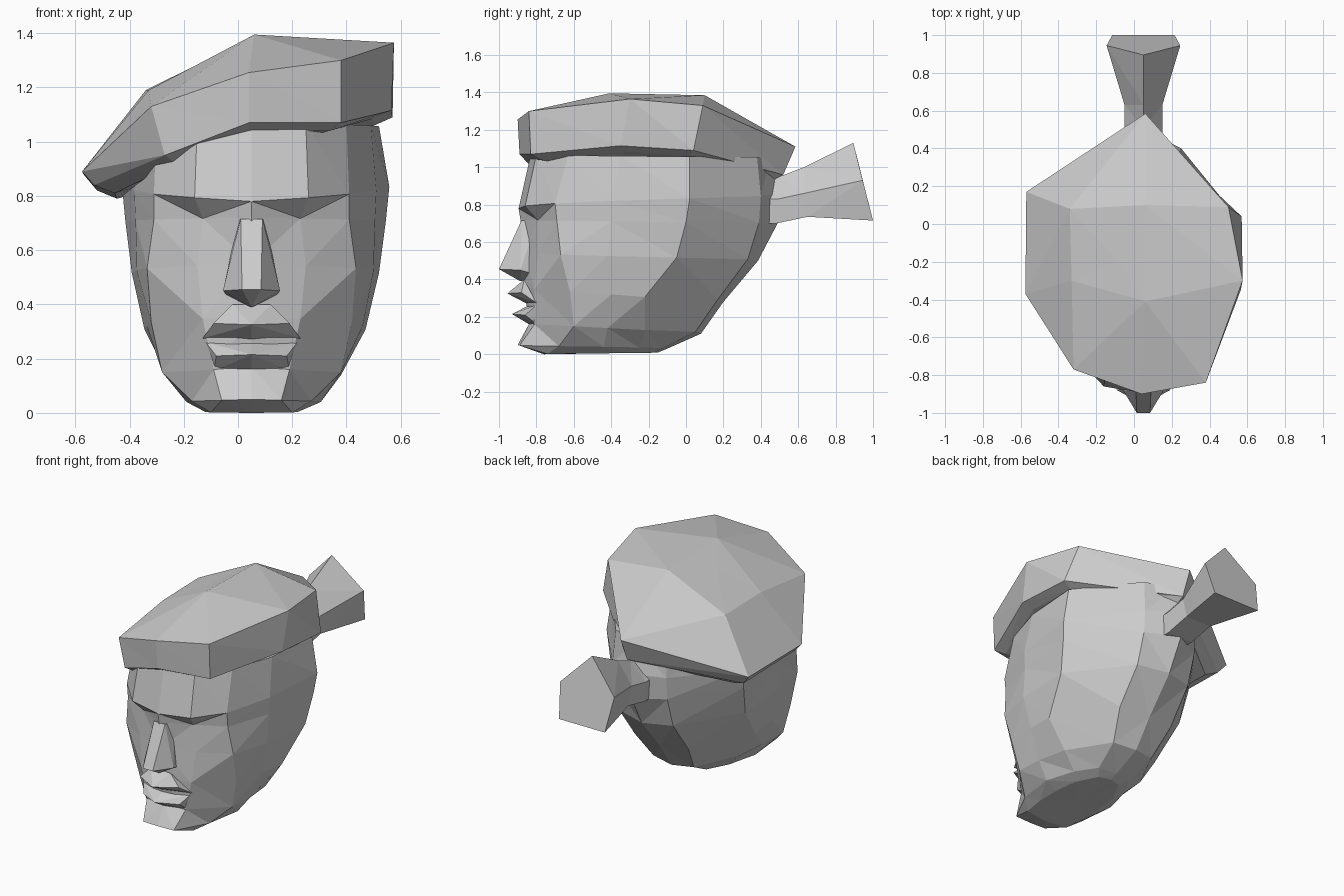
import bpy, bmesh

if "Cube" in bpy.data.objects:
    bpy.data.objects.remove(bpy.data.objects["Cube"])

CX = 0.05  # the face is symmetric about this x


def finish(name, bm):
    bmesh.ops.remove_doubles(bm, verts=bm.verts, dist=0.001)
    bmesh.ops.dissolve_degenerate(bm, edges=bm.edges, dist=0.0005)
    bmesh.ops.triangulate(bm, faces=bm.faces)
    bmesh.ops.recalc_face_normals(bm, faces=bm.faces)
    me = bpy.data.meshes.new(name)
    bm.to_mesh(me)
    bm.free()
    ob = bpy.data.objects.new(name, me)
    bpy.context.collection.objects.link(ob)
    return ob


def loft(name, rings):
    """Bridge closed rings of equal length and cap both ends with fans."""
    bm = bmesh.new()
    vs = [[bm.verts.new(p) for p in r] for r in rings]
    n = len(rings[0])
    for a, b in zip(vs, vs[1:]):
        for i in range(n):
            j = (i + 1) % n
            bm.faces.new((a[i], a[j], b[j], b[i]))
    for ring in (vs[0], vs[-1]):
        c = bm.verts.new([sum(v.co[k] for v in ring) / n for k in range(3)])
        for i in range(n):
            bm.faces.new((ring[i], ring[(i + 1) % n], c))
    return finish(name, bm)


def hull(name, pts):
    """Convex hull of half the points and their mirror images."""
    bm = bmesh.new()
    for u, y, z in pts:
        for s in ((1, -1) if u else (1,)):
            bm.verts.new((CX + s * u, y, z))
    r = bmesh.ops.convex_hull(bm, input=bm.verts)
    junk = {g for g in r["geom_interior"] + r["geom_unused"]
            if isinstance(g, bmesh.types.BMVert)}
    bmesh.ops.delete(bm, geom=list(junk), context='VERTS')
    return finish(name, bm)


def mirrored(half, skew=1.0):
    """Half outline (front to back, u >= 0) to a full ring; skew narrows the left rear."""
    inner = [p for p in half if p[0] > 0]
    left = [(CX - u * (skew if y > -.5 else 1), y, z) for u, y, z in reversed(inner)]
    return [(CX + u, y, z) for u, y, z in half] + left


# Head: half sections, (front z, back z, [(half width, y) front to back])
sections = [
    (1.07, 1.05, [(0, -.83), (.2, -.80), (.35, -.63), (.44, -.35), (.47, .02), (.19, .38), (0, .45)]),
    (.78, .86, [(0, -.895), (.21, -.86), (.36, -.70), (.46, -.40), (.508, .02), (.2, .40), (0, .50)]),
    (.72, .70, [(0, -.885), (.18, -.79), (.36, -.69), (.455, -.40), (.495, 0), (.2, .39), (0, .49)]),
    (.55, .50, [(0, -.87), (.2, -.79), (.385, -.67), (.45, -.42), (.47, -.05), (.2, .33), (0, .385)]),
    (.36, .28, [(0, -.87), (.18, -.81), (.37, -.62), (.41, -.40), (.42, -.22), (.2, .17), (0, .20)]),
    (.17, .11, [(0, -.835), (.14, -.81), (.33, -.60), (.33, -.42), (.30, -.22), (.15, .05), (0, .08)]),
    (.05, .03, [(0, -.90), (.11, -.89), (.22, -.68), (.255, -.44), (.20, -.25), (.12, -.12), (0, -.10)]),
    (0, .01, [(0, -.76), (.15, -.74), (.17, -.60), (.17, -.45), (.15, -.30), (.08, -.17), (0, -.15)]),
]
rings = []
for zf, zb, pts in sections:
    n = len(pts) - 1
    rings.append(mirrored([(u, y, zf + (zb - zf) * i / n) for i, (u, y) in enumerate(pts)], .94))
loft("head", rings)

# Facial features
hull("nose", [(.04, -.88, .715), (.035, -1.0, .455), (.105, -.885, .45),
              (0, -.885, .39), (.05, -.80, .71), (.08, -.78, .42)])
hull("upper_lip", [(0, -.955, .325), (.14, -.88, .33), (.18, -.80, .275),
                   (0, -.85, .27), (.07, -.865, .40)])
hull("lower_lip", [(0, -.93, .215), (.13, -.86, .21), (.17, -.80, .262),
                   (0, -.84, .262), (0, -.83, .155), (.14, -.79, .155)])

# Tilted soft cap: crown, upper rim, lower rim, tucked band
a, b, c, d = (-.34, .08, 1.19), (-.33, -.3, 1.19), (.06, -.41, 1.395), (.06, .1, 1.385)
crown = [c, c, c, d, d, a, b, b]
rim = [(.04, -.90, 1.255), (.38, -.84, 1.30), (.575, -.30, 1.365), (.50, .09, 1.33),
       (.06, .585, 1.11), (-.57, .17, .88), (-.575, -.37, .89), (-.32, -.77, 1.13)]
lower = [(.04, -.89, 1.07), (.38, -.83, 1.07), (.565, -.35, 1.115), (.57, .04, 1.09),
         (.06, .52, .96), (-.52, .15, .82), (-.53, -.37, .84), (-.27, -.78, .95)]
band = [(.05 + (x - .05) * .87, -.18 + (y + .18) * .92, z - .03) for x, y, z in lower]
loft("cap", [crown, rim, lower, band])

# Ponytail: pentagonal sections (top, middle, bottom as half width, y, z)
tail = [
    [(0, .42, .94), (.10, .42, .83), (.09, .42, .70)],
    [(0, .50, .95), (.10, .49, .83), (.09, .485, .70)],
    [(0, .63, 1.0), (.10, .63, .86), (.09, .65, .735)],
    [(0, .895, 1.13), (.195, .945, .93), (.165, 1.0, .715)],
]
loft("ponytail", [mirrored(s) for s in tail])
